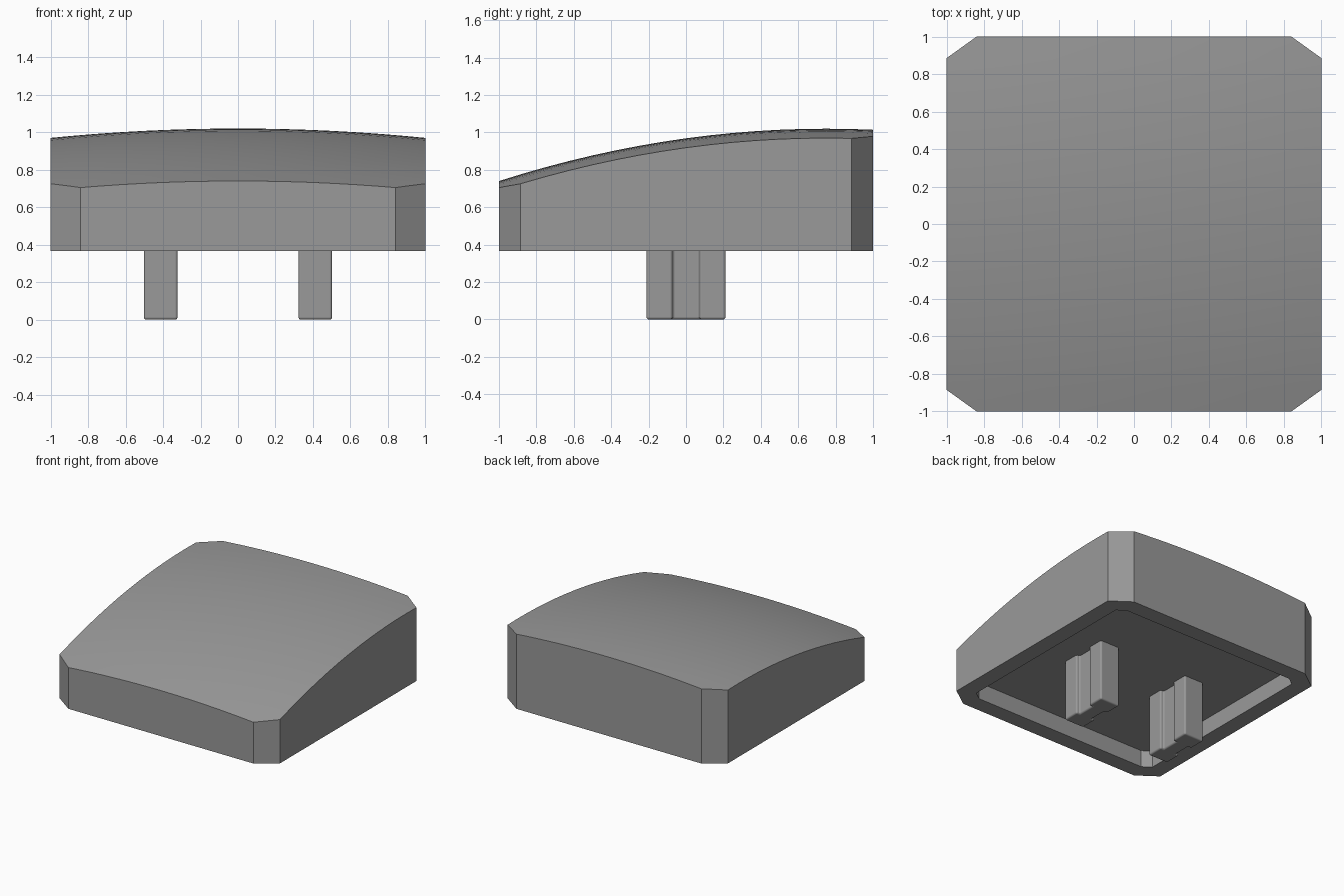
import bpy, bmesh, math

if "Cube" in bpy.data.objects:
    bpy.data.objects.remove(bpy.data.objects["Cube"])

BASE, FLOOR = 0.366, 0.505     # underside rim height, cavity ceiling height
WALL, DIVS = 0.135, 16

grey = bpy.data.materials.new("dark_grey")
grey.diffuse_color = (0.32, 0.32, 0.32, 1)
grey.use_nodes = True
grey.node_tree.nodes["Principled BSDF"].inputs["Base Color"].default_value = grey.diffuse_color


def octagon(t):
    """Corner-cut square outline, offset inward by t."""
    s, cx, cy = 1 - t, 0.84 - 0.322 * t, 0.885 - 0.512 * t
    return [(s, -cy), (s, cy), (cx, s), (-cx, s),
            (-s, cy), (-s, -cy), (-cx, -s), (cx, -s)]


def top_z(x, y):
    return 1.02 - 0.0914 * (y - 0.75) ** 2 - 0.05 * x * x


def finish(name, bm):
    bmesh.ops.recalc_face_normals(bm, faces=bm.faces)
    mesh = bpy.data.meshes.new(name)
    bm.to_mesh(mesh)
    bm.free()
    mesh.materials.append(grey)
    ob = bpy.data.objects.new(name, mesh)
    bpy.context.collection.objects.link(ob)
    bpy.ops.object.select_all(action='DESELECT')
    ob.select_set(True)
    bpy.context.view_layer.objects.active = ob
    bpy.ops.object.shade_smooth_by_angle(angle=math.radians(33))
    return ob


# Cap shell: gridded top pressed into a gentle dome
bm = bmesh.new()
bm.faces.new([bm.verts.new((x, y, 0)) for x, y in octagon(0)])
for i in range(1, DIVS):
    p = -1 + 2 * i / DIVS
    for co, no in (((p, 0, 0), (1, 0, 0)), ((0, p, 0), (0, 1, 0))):
        bmesh.ops.bisect_plane(bm, geom=bm.verts[:] + bm.edges[:] + bm.faces[:],
                               plane_co=co, plane_no=no, dist=1e-5)
for v in bm.verts:
    v.co.z = top_z(v.co.x, v.co.y)

# Side walls down to the rim
border = [e for e in bm.edges if e.is_boundary]
ext = bmesh.ops.extrude_edge_only(bm, edges=border)['geom']
for v in ext:
    if isinstance(v, bmesh.types.BMVert):
        v.co.z = BASE
rim = [e for e in bm.edges if e.is_boundary]

# Hollow underside: inner walls, ceiling, flat rim
low = [bm.verts.new((x, y, BASE)) for x, y in octagon(WALL)]
high = [bm.verts.new((x, y, FLOOR)) for x, y in octagon(WALL)]
for i in range(8):
    j = (i + 1) % 8
    bm.faces.new((low[i], low[j], high[j], high[i]))
    rim.append(bm.edges.get((low[i], low[j])))
bm.faces.new(high)
bmesh.ops.triangle_fill(bm, edges=rim, use_beauty=True, normal=(0, 0, -1))
finish("cap_shell", bm)

# Two mounting stems with a waisted cross-section
W, L, N, D = 0.09, 0.212, 0.072, 0.03
half = [(W, -L), (W, -N), (W - D, -N), (W - D, N), (W, N), (W, L)]
section = half + [(-x, -y) for x, y in half]
for name, cx in (("left_stem", -0.4125), ("right_stem", 0.4125)):
    bm = bmesh.new()
    face = bm.faces.new([bm.verts.new((cx + x, y, 0)) for x, y in section])
    ext = bmesh.ops.extrude_face_region(bm, geom=[face])['geom']
    for v in ext:
        if isinstance(v, bmesh.types.BMVert):
            v.co.z = FLOOR + 0.03
    stem = finish(name, bm)
    bev = stem.modifiers.new("rounded_edges", 'BEVEL')
    bev.width, bev.segments = 0.014, 3
    bev.limit_method = 'ANGLE'
    bev.harden_normals = True
